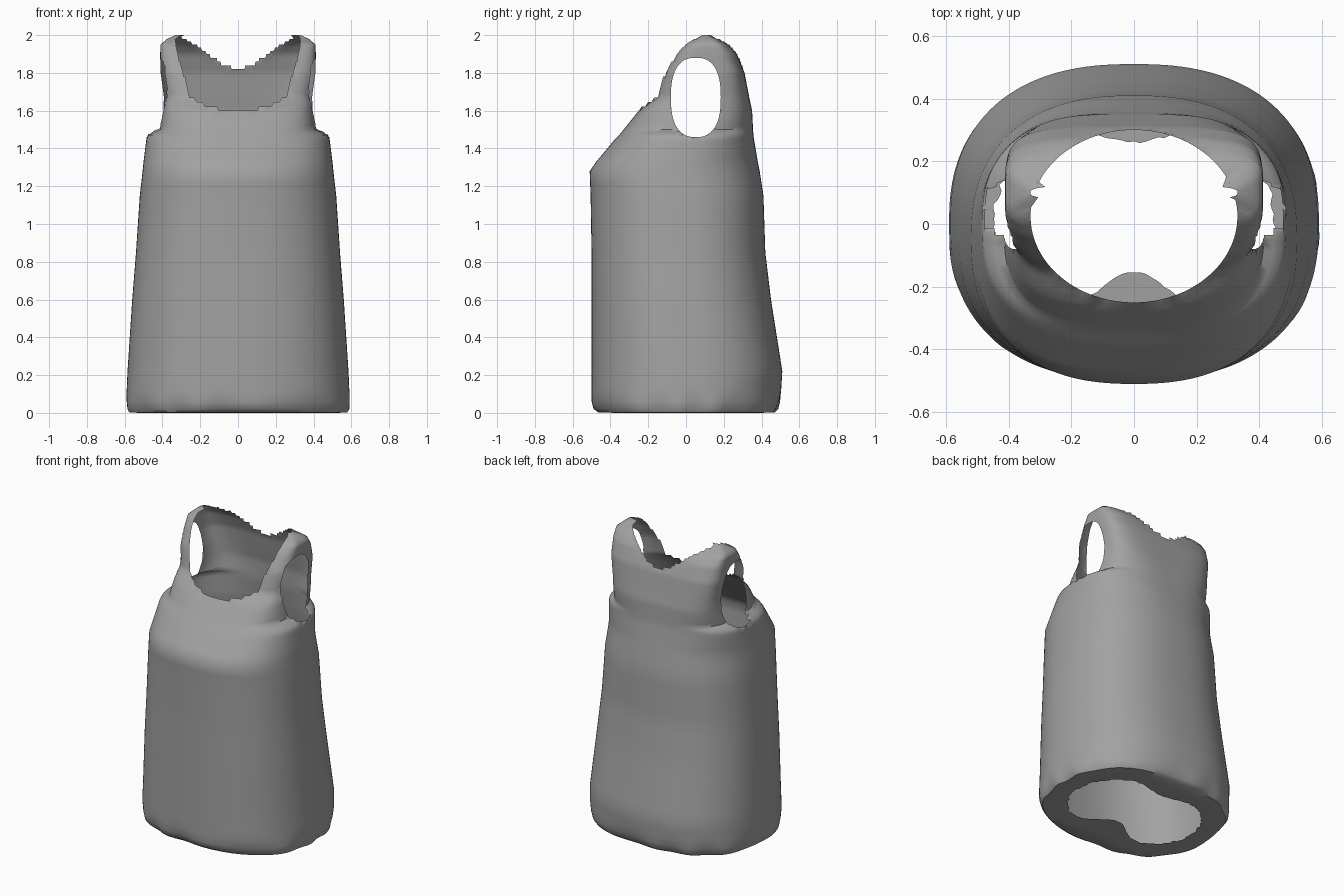
import bpy, bmesh, math, random

if "Cube" in bpy.data.objects:
    bpy.data.objects.remove(bpy.data.objects["Cube"], do_unlink=True)

random.seed(4)
COLS = 144

# Body profile: z, half width, front y, back y, squareness
KEYS = [
    (0.02, 0.59, -0.49, 0.49, 2.4), (0.06, 0.592, -0.50, 0.50, 2.4),
    (0.22, 0.585, -0.50, 0.51, 2.4), (0.60, 0.56, -0.50, 0.45, 2.4),
    (0.85, 0.54, -0.50, 0.42, 2.4), (1.15, 0.52, -0.505, 0.41, 2.4),
    (1.28, 0.505, -0.51, 0.39, 2.4), (1.33, 0.50, -0.475, 0.38, 2.4),
    (1.45, 0.485, -0.375, 0.36, 2.6), (1.47, 0.475, -0.355, 0.357, 2.7),
    (1.50, 0.415, -0.33, 0.355, 3.0), (1.60, 0.40, -0.25, 0.35, 3.6),
    (1.67, 0.395, -0.165, 0.335, 4.0), (1.80, 0.41, -0.12, 0.31, 4.5),
    (1.90, 0.412, -0.06, 0.27, 4.5), (1.95, 0.41, -0.015, 0.225, 4.5),
    (1.98, 0.375, 0.03, 0.18, 4.0), (2.00, 0.33, 0.075, 0.125, 3.0),
]


def section(z):
    """Interpolated width, front, back and squareness at a height."""
    for low, high in zip(KEYS, KEYS[1:]):
        if z <= high[0]:
            t = (z - low[0]) / (high[0] - low[0])
            return [a + (b - a) * t for a, b in zip(low[1:], high[1:])]
    return KEYS[-1][1:]


def body_ring(z):
    w, front, back, n = section(z)
    mid, depth = (front + back) / 2, (back - front) / 2
    ring = []
    for i in range(COLS):
        a = math.tau * i / COLS
        c, s = math.cos(a), math.sin(a)
        r = (abs(c) ** n + abs(s) ** n) ** (-1 / n)
        # Gentle gathers around the hem
        r -= max(0, 0.1 - z) * 0.16 * (1 + math.sin(11 * a + 2 * math.sin(3 * a)))
        ring.append((w * r * c, mid + depth * r * s, z))
    return ring


def hem_opening():
    """Ragged opening under the hem, pinched at the middle."""
    ring = []
    for i in range(COLS):
        a = math.tau * i / COLS
        c, s = math.cos(a), math.sin(a)
        pinch = math.exp(-(c / 0.4) ** 2)
        d = 0.36 * (1 - 0.28 * pinch) if s > 0 else 0.35 * (1 - 0.56 * pinch)
        k = 1 + random.uniform(-0.02, 0.02)
        ring.append((0.45 * k * c, d * k * s, 0.004))
    return ring


def blend(a, b, t, z):
    return [(p[0] + (q[0] - p[0]) * t, p[1] + (q[1] - p[1]) * t, z)
            for p, q in zip(a, b)]


# Heights: every profile kink, with even steps in between
heights = [KEYS[0][0]]
for low, high in zip(KEYS, KEYS[1:]):
    steps = max(1, round((high[0] - low[0]) / (0.02 if low[0] > 1.3 else 0.06)))
    heights += [low[0] + (high[0] - low[0]) * (k + 1) / steps for k in range(steps)]

hem, opening = body_ring(heights[0]), hem_opening()
rings = [opening, blend(opening, hem, 0.5, 0.0), blend(opening, hem, 0.92, 0.002)]
rings += [body_ring(z) for z in heights]

# Loft the garment as one open sheet
bm = bmesh.new()
loops = [[bm.verts.new(p) for p in ring] for ring in rings]
for lower, upper in zip(loops, loops[1:]):
    for i in range(COLS):
        j = (i + 1) % COLS
        bm.faces.new((lower[i], lower[j], upper[j], upper[i]))


def cut_hole(u, v, centre, size, power, applies):
    """Remove faces inside a rounded outline and fit the rim to it."""
    def level(co):
        return (abs((co[u] - centre[0]) / size[0]) ** power
                + abs((co[v] - centre[1]) / size[1]) ** power) ** (1 / power)

    inside = [f for f in bm.faces
              if applies(f.calc_center_median()) and level(f.calc_center_median()) < 1]
    touched = {vert for f in inside for vert in f.verts}
    bmesh.ops.delete(bm, geom=inside, context='FACES')
    for vert in touched:
        if vert.is_valid and vert.link_faces:
            k = 1 / level(vert.co)
            vert.co[u] = centre[0] + (vert.co[u] - centre[0]) * k
            vert.co[v] = centre[1] + (vert.co[v] - centre[1]) * k


# Neck opening and the two armholes
cut_hole(0, 1, (0, 0.025), (0.33, 0.275), 2, lambda c: c.z > 1.4)
for side in (-1, 1):
    cut_hole(1, 2, (0.052, 1.67), (0.132, 0.21), 2.5, lambda c: c.x * side > 0.34)

bmesh.ops.recalc_face_normals(bm, faces=bm.faces)
mesh = bpy.data.meshes.new("sleeveless_dress")
bm.to_mesh(mesh)
bm.free()
dress = bpy.data.objects.new("sleeveless_dress", mesh)
bpy.context.collection.objects.link(dress)

# Plain grey cloth
cloth = bpy.data.materials.new("grey_cloth")
cloth.use_nodes = True
colour = (0.36, 0.36, 0.36, 1)
cloth.diffuse_color = colour
cloth.node_tree.nodes["Principled BSDF"].inputs["Base Color"].default_value = colour
mesh.materials.append(cloth)

bpy.context.view_layer.objects.active = dress
dress.select_set(True)
bpy.ops.object.shade_smooth_by_angle(angle=math.radians(50))
